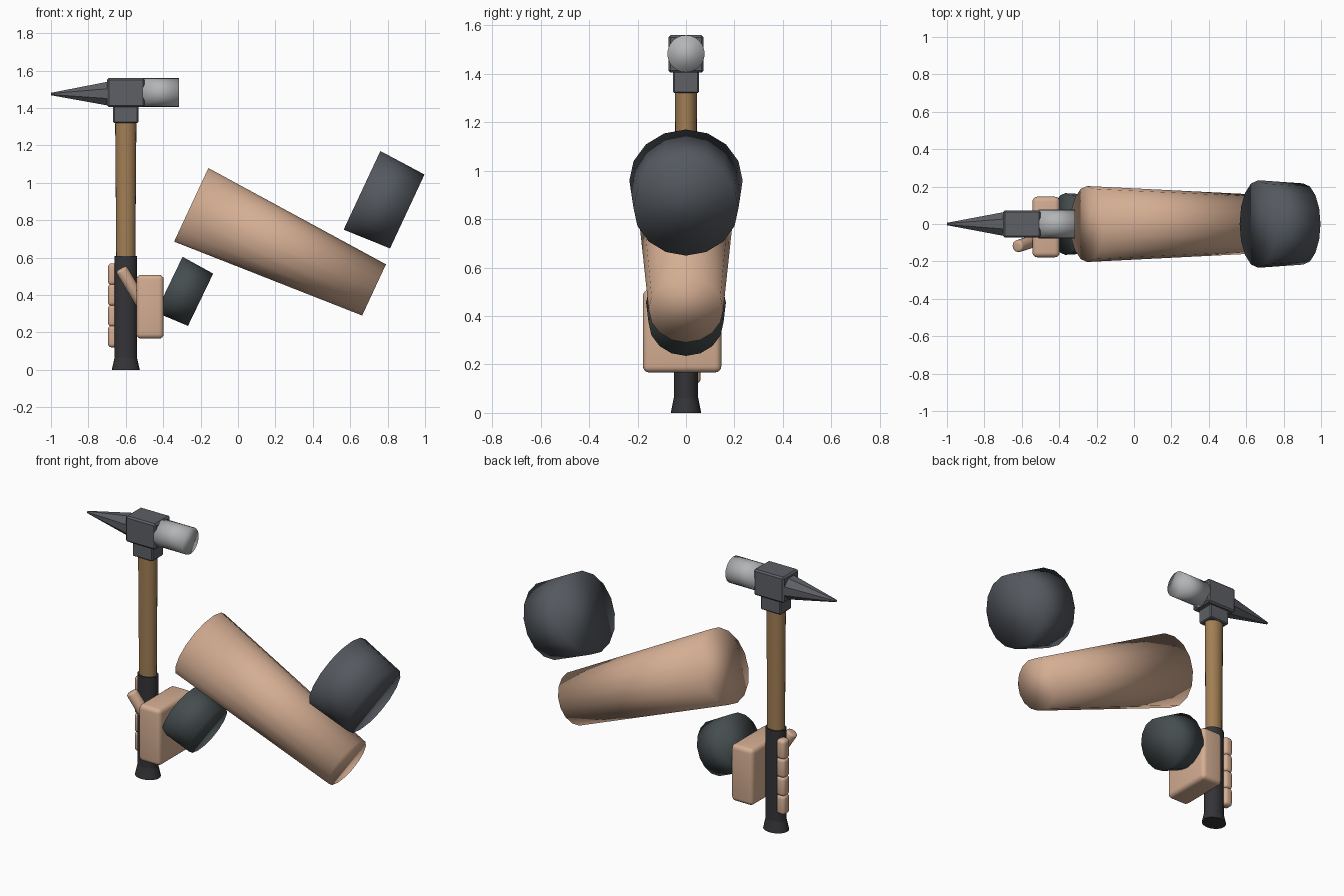
import bpy, math
from mathutils import Vector

if "Cube" in bpy.data.objects:
    bpy.data.objects.remove(bpy.data.objects["Cube"])


def material(name, color):
    m = bpy.data.materials.new(name)
    m.diffuse_color = (*color, 1)
    m.use_nodes = True
    m.node_tree.nodes["Principled BSDF"].inputs["Base Color"].default_value = m.diffuse_color
    return m


SKIN = material("skin", (0.66, 0.42, 0.29))
CLOTH = material("dark_cloth", (0.09, 0.10, 0.115))
CLOTH_CUFF = material("cuff_cloth", (0.06, 0.075, 0.08))
STEEL = material("dark_steel", (0.11, 0.115, 0.13))
BRIGHT = material("bright_steel", (0.45, 0.46, 0.47))
WOOD = material("wood", (0.36, 0.21, 0.09))
RUBBER = material("rubber", (0.035, 0.035, 0.04))


def finish(obj, mat, smooth):
    obj.data.materials.append(mat)
    obj.data.polygons.foreach_set("use_smooth", [smooth] * len(obj.data.polygons))
    return obj


def tube(name, start, end, r0, r1, mat, sides=16, smooth=True, spin=0.0):
    """Capped tapered tube; r0 and r1 are (in-plane, sideways) radii."""
    a, b = Vector(start), Vector(end)
    axis = (b - a).normalized()
    side = (Vector((0, 1, 0)) - axis * axis.y).normalized()
    up = side.cross(axis)
    verts = []
    for centre, (ru, rs) in ((a, r0), (b, r1)):
        for i in range(sides):
            t = math.tau * i / sides + spin
            verts.append(centre + up * ru * math.cos(t) + side * rs * math.sin(t))
    faces = [(i, (i + 1) % sides, sides + (i + 1) % sides, sides + i) for i in range(sides)]
    faces += [tuple(reversed(range(sides))), tuple(range(sides, 2 * sides))]
    mesh = bpy.data.meshes.new(name)
    mesh.from_pydata(verts, [], faces)
    obj = bpy.data.objects.new(name, mesh)
    bpy.context.collection.objects.link(obj)
    # consistent outward normals
    bpy.context.view_layer.objects.active = obj
    obj.select_set(True)
    bpy.ops.object.mode_set(mode='EDIT')
    bpy.ops.mesh.select_all(action='SELECT')
    bpy.ops.mesh.normals_make_consistent(inside=False)
    bpy.ops.object.mode_set(mode='OBJECT')
    obj.select_set(False)
    return finish(obj, mat, smooth)


def bevel(obj, width, segments):
    mod = obj.modifiers.new("bevel", 'BEVEL')
    mod.width, mod.segments = width, segments
    mod.limit_method = 'ANGLE'
    return obj


def sharp(obj):
    bpy.ops.object.select_all(action='DESELECT')
    bpy.context.view_layer.objects.active = obj
    obj.select_set(True)
    bpy.ops.object.shade_smooth_by_angle(angle=math.radians(35))
    obj.select_set(False)


def box(name, lo, hi, mat, width, segments=1):
    lo, hi = Vector(lo), Vector(hi)
    bpy.ops.mesh.primitive_cube_add(size=1, location=(lo + hi) / 2)
    obj = bpy.context.object
    obj.name = name
    obj.scale = hi - lo
    bpy.ops.object.transform_apply(location=False, rotation=False, scale=True)
    obj.select_set(False)
    return bevel(finish(obj, mat, segments > 1), width, segments)


HX = -0.6  # hammer shaft position

# Hammer shaft, grip and pommel
sharp(tube("pommel", (HX, 0, 0), (HX, 0, 0.065), (0.075, 0.063), (0.06, 0.05), RUBBER, 20))
sharp(tube("grip", (HX, 0, 0.06), (HX, 0, 0.61), (0.061, 0.05), (0.061, 0.05), RUBBER, 20))
sharp(tube("wood_shaft", (HX, 0, 0.6), (HX, 0, 1.34), (0.051, 0.043), (0.057, 0.046), WOOD, 20))

# Hammer head
box("head_collar", (HX - 0.067, -0.053, 1.32), (HX + 0.067, 0.053, 1.42), STEEL, 0.006)
box("head_block", (HX - 0.1, -0.073, 1.405), (HX + 0.1, 0.073, 1.56), STEEL, 0.009)
tube("head_face", (HX + 0.09, 0, 1.483), (-0.316, 0, 1.483), (0.077, 0.077), (0.077, 0.077), BRIGHT, 24)
tube("head_spike", (HX - 0.09, 0, 1.477), (-1.0, 0, 1.475), (0.07, 0.07), (0.007, 0.007), STEEL, 8,
     smooth=False, spin=math.pi / 8)

# Hand: palm, four curled fingers, thumb
box("palm", (-0.543, -0.178, 0.167), (-0.397, 0.146, 0.508), SKIN, 0.026, 4)
for i in range(4):
    z = 0.12 + i * 0.111
    box(f"finger_{i + 1}", (-0.695, -0.002, z), (-0.637, 0.06, z + 0.117), SKIN, 0.02, 4)
thumb = tube("thumb", (-0.625, -0.12, 0.54), (-0.515, -0.085, 0.355), (0.033, 0.033), (0.033, 0.033), SKIN, 16)
bevel(thumb, 0.012, 3)

# Arm: wrist cuff, forearm, upper sleeve
tube("wrist_cuff", (-0.368, 0, 0.456), (-0.2, 0, 0.375), (0.165, 0.165), (0.155, 0.155), CLOTH_CUFF)
tube("forearm", (-0.25, 0, 0.8825), (0.7275, 0, 0.4275), (0.217, 0.203), (0.151, 0.154), SKIN)
tube("upper_sleeve", (0.663, 0, 0.96), (0.905, 0, 0.847), (0.232, 0.234), (0.218, 0.217), CLOTH)
